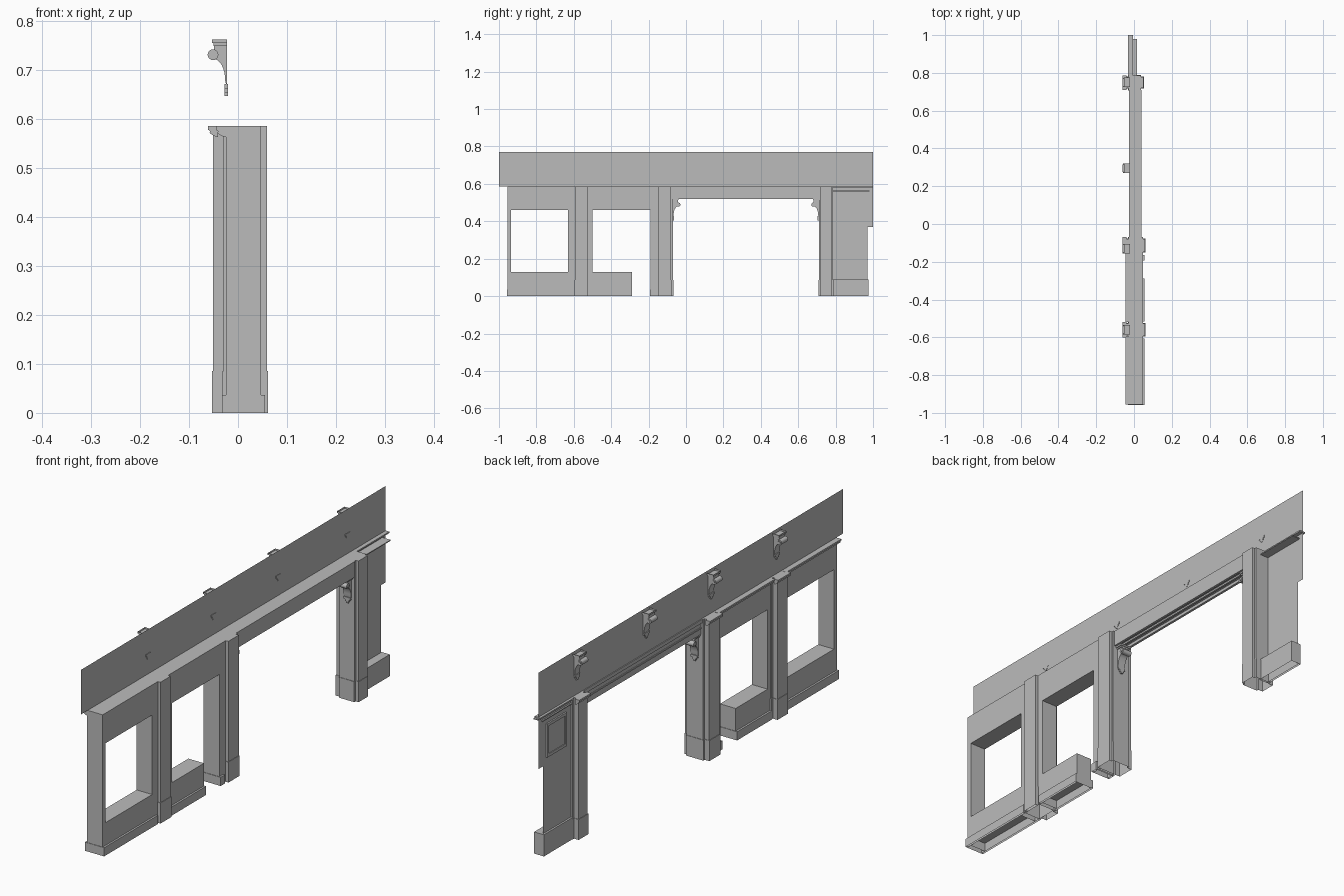
import bpy, bmesh, math
from mathutils import Matrix, Vector

if "Cube" in bpy.data.objects:
    bpy.data.objects.remove(bpy.data.objects["Cube"])

grey = bpy.data.materials.new("plain_grey")
grey.use_nodes = True
COLOUR = (0.5, 0.5, 0.5, 1)
grey.diffuse_color = COLOUR
grey.node_tree.nodes["Principled BSDF"].inputs["Base Color"].default_value = COLOUR

TOP = 0.585
BOARD_X = -0.022


def finish(bm, name, smooth=False):
    """Turn a bmesh into an object, leaving parts that meet the ground hollow below."""
    bmesh.ops.recalc_face_normals(bm, faces=bm.faces)
    ground = [f for f in bm.faces if all(abs(v.co.z) < 1e-5 for v in f.verts)]
    bmesh.ops.delete(bm, geom=ground, context='FACES')
    mesh = bpy.data.meshes.new(name)
    bm.to_mesh(mesh)
    bm.free()
    mesh.materials.append(grey)
    ob = bpy.data.objects.new(name, mesh)
    bpy.context.scene.collection.objects.link(ob)
    if smooth:
        bpy.ops.object.select_all(action='DESELECT')
        ob.select_set(True)
        bpy.context.view_layer.objects.active = ob
        bpy.ops.object.shade_smooth_by_angle()
    return ob


def add_box(bm, x, y, z):
    size = Vector((x[1] - x[0], y[1] - y[0], z[1] - z[0]))
    mid = Vector((sum(x) / 2, sum(y) / 2, sum(z) / 2))
    bmesh.ops.create_cube(bm, size=1, matrix=Matrix.Translation(mid) @ Matrix.Diagonal(size.to_4d()))


def boxes(name, *items):
    bm = bmesh.new()
    for item in items:
        add_box(bm, *item)
    finish(bm, name)


def add_prism(bm, points, offset):
    """Extrude a closed outline of 3D points by an offset."""
    face = bm.faces.new([bm.verts.new(p) for p in points])
    out = bmesh.ops.extrude_face_region(bm, geom=[face])
    verts = [g for g in out["geom"] if isinstance(g, bmesh.types.BMVert)]
    bmesh.ops.translate(bm, verts=verts, vec=offset)


def sheet(name, x, outline):
    bm = bmesh.new()
    bm.faces.new([bm.verts.new((x, y, z)) for y, z in outline])
    finish(bm, name)


def cornice(name, y0, y1, back, reach):
    """Moulding with a stepped profile along the top of the street side."""
    steps = [(0, 0), (1, 0), (1, -.007), (.8, -.010), (.85, -.014), (.4, -.020), (0, -.022)]
    bm = bmesh.new()
    add_prism(bm, [(back - reach * a, y0, TOP + b) for a, b in steps], (0, y1 - y0, 0))
    finish(bm, name)


def pillar(name, y0, y1, front, back):
    """Pilaster with notched corners on a slightly larger plinth."""
    def outline(g):
        n = .009
        a, b = y0 - g, y1 + g
        return [(front - g, a + n), (-.03 - g, a + n), (-.03 - g, a), (back - .012, a),
                (back - .012, a + n), (back + g, a + n), (back + g, b - n), (back - .012, b - n),
                (back - .012, b), (-.03 - g, b), (-.03 - g, b - n), (front - g, b - n)]
    bm = bmesh.new()
    add_prism(bm, [(x, y, 0) for x, y in outline(0)], (0, 0, TOP))
    add_prism(bm, [(x, y, 0) for x, y in outline(.002)], (0, 0, .085))
    finish(bm, name)
    cornice(name + "_cap", y0, y1, front + .01, .02)


def bracket(name, place):
    """Scrolled bracket: local -x is outward, top at z = 0, wall at x = 0."""
    bm = bmesh.new()
    curve = [(-.027 + .023 * math.sin(t), -.04 - .045 * (1 - math.cos(t)))
             for t in (math.pi / 2 * i / 8 for i in range(9))]
    prof = [(0, -.007), (-.027, -.007)] + curve + [(0, -.1)]
    add_prism(bm, [(x, -.017, z) for x, z in prof], (0, .034, 0))
    add_box(bm, (-.031, 0), (-.025, .025), (-.007, 0))
    add_box(bm, (-.028, 0), (-.021, .021), (-.013, -.007))
    # scroll roll with raised eyes
    for r, w in ((.011, .042), (.006, .048)):
        bmesh.ops.create_cone(bm, cap_ends=True, segments=16, radius1=r, radius2=r, depth=w,
                              matrix=Matrix.Translation((-.029, 0, -.031)) @ Matrix.Rotation(math.pi / 2, 4, 'X'))
    # leaf drop at the foot
    for z, w in ((-.095, .016), (-.103, .010), (-.110, .005)):
        add_box(bm, (-.006, .002), (-w, w), (z - .005, z + .004))
    ob = finish(bm, name, True)
    ob.matrix_world = place


# Shop window walls
WALL = (-.025, .047)
BASE = (-.033, .055)
boxes("window_wall",
      (WALL, (-.955, -.935), (0, TOP)),
      (WALL, (-.935, -.63), (0, .13)),
      (WALL, (-.935, -.63), (.46, TOP)),
      (WALL, (-.63, -.50), (0, TOP)),
      (WALL, (-.50, -.29), (0, .13)),
      (WALL, (-.50, -.19), (.46, TOP)),
      (WALL, (-.19, -.15), (0, TOP)))
boxes("skirting",
      (BASE, (-.957, -.605), (0, .036)),
      (BASE, (-.515, -.288), (0, .036)),
      (BASE, (-.192, -.165), (0, .036)))
cornice("window_cornice_outer", -.955, -.595, -.025, .02)
cornice("window_cornice_inner", -.52, -.15, -.025, .02)

# Pillars
pillar("pillar_outer", -.602, -.518, -.051, .059)
pillar("pillar_middle", -.157, -.070, -.051, .059)
pillar("pillar_far", .710, .787, -.051, .050)

# Lintel over the wide opening, with ribs below and a fascia moulding
SPAN = (-.07, .71)
boxes("lintel",
      ((-.020, .041), SPAN, (.532, TOP)),
      ((-.020, -.010), SPAN, (.52, .532)),
      ((.005, .013), SPAN, (.525, .532)),
      ((.031, .041), SPAN, (.52, .532)),
      ((-.026, -.020), SPAN, (.57, TOP)),
      ((-.023, -.020), SPAN, (.545, .551)))

# Thin sign board and end wall
sheet("sign_board", BOARD_X, [(-1, TOP), (1, TOP), (1, .77), (-1, .77)])
sheet("end_wall", BOARD_X, [(.78, 0), (.97, 0), (.97, .37), (1, .37), (1, TOP), (.78, TOP)])
boxes("end_plinth", ((-.030, .015), (.78, .975), (0, .09)))
boxes("end_cornice",
      ((-.032, -.005), (.785, 1), (.579, TOP)),
      ((-.028, .015), (.785, .98), (.560, .564)))

# Raised frame and plate on the end wall
PY, PZ, RIM = (.82, .95), (.40, .54), .012
FRAME = (-.028, BOARD_X)
boxes("wall_panel_frame",
      (FRAME, PY, (PZ[0], PZ[0] + RIM)),
      (FRAME, PY, (PZ[1] - RIM, PZ[1])),
      (FRAME, (PY[0], PY[0] + RIM), (PZ[0] + RIM, PZ[1] - RIM)),
      (FRAME, (PY[1] - RIM, PY[1]), (PZ[0] + RIM, PZ[1] - RIM)),
      ((-.025, BOARD_X), (PY[0] + RIM, PY[1] - RIM), (PZ[0] + RIM, PZ[1] - RIM)))

# Brackets on the sign board
for i, y in enumerate((-.56, -.13, .295, .75)):
    bracket(f"sign_bracket_{i + 1}", Matrix.Translation((BOARD_X, y, .762)))

# Brackets under the lintel, facing each other
for name, y, turn in (("near", -.07, -1), ("far", .71, 1)):
    bracket(f"lintel_bracket_{name}",
            Matrix.Translation((.008, y, .52)) @ Matrix.Rotation(turn * math.pi / 2, 4, 'Z'))
